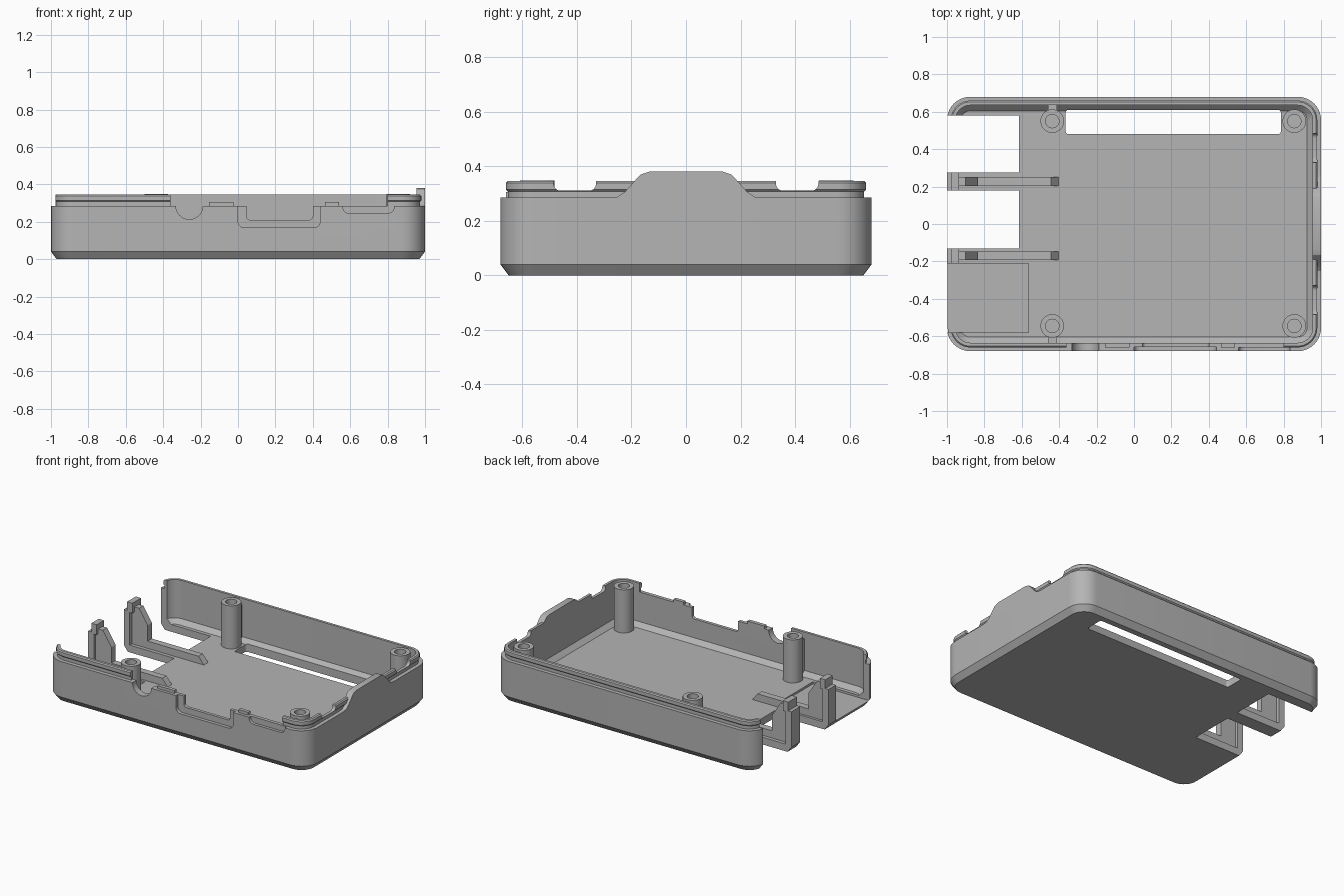
import bpy, bmesh
from math import cos, sin, pi

cube = bpy.data.objects.get("Cube")
if cube:
    bpy.data.objects.remove(cube, do_unlink=True)

grey = bpy.data.materials.new("plain grey")
grey.use_nodes = True
colour = (0.46, 0.46, 0.46, 1)
grey.diffuse_color = colour
grey.node_tree.nodes["Principled BSDF"].inputs["Base Color"].default_value = colour

HX, HY, RADIUS = 1.0, 0.68, 0.125
FLOOR, RIM, LIP = 0.05, 0.285, 0.345
INNER = 0.045   # wall thickness


def finish(bm, name):
    bmesh.ops.recalc_face_normals(bm, faces=bm.faces)
    mesh = bpy.data.meshes.new(name)
    bm.to_mesh(mesh)
    bm.free()
    mesh.materials.append(grey)
    obj = bpy.data.objects.new(name, mesh)
    bpy.context.scene.collection.objects.link(obj)
    return obj


def loft(name, rings):
    """Closed solid through rings of equal point count."""
    bm = bmesh.new()
    loops = [[bm.verts.new(p) for p in ring] for ring in rings]
    n = len(loops[0])
    for a, b in zip(loops, loops[1:]):
        for i in range(n):
            j = (i + 1) % n
            bm.faces.new((a[i], a[j], b[j], b[i]))
    bm.faces.new(loops[0])
    bm.faces.new(loops[-1])
    return finish(bm, name)


def prism(name, points, axis, lo, hi):
    """Extrude a 2D outline along x, y or z."""
    def place(p, t):
        return {"x": (t, *p), "y": (p[0], t, p[1]), "z": (*p, t)}[axis]
    return loft(name, [[place(p, t) for p in points] for t in (lo, hi)])


def rounded(a0, a1, b0, b1, r=0.0, steps=6):
    if r == 0:
        return [(a0, b0), (a1, b0), (a1, b1), (a0, b1)]
    centres = [(a1 - r, b1 - r), (a0 + r, b1 - r), (a0 + r, b0 + r), (a1 - r, b0 + r)]
    return [(cx + r * cos((k + s / steps) * pi / 2), cy + r * sin((k + s / steps) * pi / 2))
            for k, (cx, cy) in enumerate(centres) for s in range(steps + 1)]


def box(name, x0, x1, y0, y1, z0, z1):
    return prism(name, rounded(x0, x1, y0, y1), "z", z0, z1)


def circle(cx, cy, r, n=32):
    return [(cx + r * cos(2 * pi * i / n), cy + r * sin(2 * pi * i / n)) for i in range(n)]


def cut(obj, cutter):
    cutter.hide_render = True
    mod = obj.modifiers.new("cut", "BOOLEAN")
    mod.operation, mod.solver, mod.object = "DIFFERENCE", "EXACT", cutter
    bpy.context.view_layer.update()
    graph = bpy.context.evaluated_depsgraph_get()
    mesh = bpy.data.meshes.new_from_object(obj.evaluated_get(graph))
    obj.modifiers.clear()
    obj.data = mesh
    bpy.data.objects.remove(cutter, do_unlink=True)


# Tray: floor, chamfered foot, walls and beaded lip as one profile
section = [(0.03, 0), (0, 0.04), (0, RIM), (0.027, RIM), (0.027, 0.307), (0.02, 0.314),
           (0.02, 0.338), (0.027, LIP), (INNER, LIP), (INNER, 0.08), (0.075, FLOOR)]
tray = loft("tray", [[(x, y, z) for x, y in
                      rounded(-HX + d, HX - d, -HY + d, HY - d, RADIUS - d, 10)]
                     for d, z in section])

# Open left side, floor cut-outs and shallow pocket
cut(tray, box("side_opening", -1.1, -0.9, -0.58, 0.58, FLOOR, 0.5))
for y0, y1 in ((0.275, 0.58), (-0.13, 0.18)):
    cut(tray, box("floor_cutout", -1.1, -0.615, y0, y1, -0.1, 0.5))
cut(tray, box("pocket", -1.1, -0.565, -0.58, -0.21, 0.035, 0.2))
cut(tray, prism("floor_slot", rounded(-0.365, 0.785, 0.48, 0.61, 0.015), "z", -0.1, 0.2))

# Front wall: lowered rim and connector openings
cut(tray, box("front_gap", -0.36, 0.8, -0.8, -0.6, RIM, 0.5))
cut(tray, prism("round_notch", circle(-0.26, RIM, 0.072), "y", -0.8, -0.6))
cut(tray, prism("wide_recess", rounded(0.0, 0.44, 0.168, 0.5, 0.035), "y", -0.8, -0.657))
cut(tray, prism("wide_opening", rounded(0.045, 0.4, 0.21, 0.5, 0.02), "y", -0.8, -0.6))
cut(tray, prism("small_recess", rounded(0.56, 0.835, 0.245, 0.5, 0.035), "y", -0.8, -0.66))

# Right wall: two dips in the lip
for y0, y1 in ((0.33, 0.485), (-0.485, -0.33)):
    cut(tray, prism("lip_dip", rounded(y0, y1, 0.31, 0.5, 0.025), "x", 0.9, 1.1))

# Small tabs on the front rim
for x0, x1 in ((-0.155, -0.025), (0.465, 0.54)):
    box("rim_tab", x0, x1, -0.66, -0.635, 0.27, 0.305)

# Raised tongue on the right wall
half = [(0.285, RIM), (0.25, 0.288), (0.225, 0.305), (0.18, 0.355), (0.165, 0.37), (0.135, 0.38)]
tongue = prism("tongue", half + [(-y, z) for y, z in reversed(half)], "x", HX - INNER, HX)

# Screw posts with blind holes
posts = []
for x in (-0.437, 0.857):
    for y in (-0.545, 0.55):
        post = prism("screw_post", circle(x, y, 0.063), "z", FLOOR - 0.01, 0.348)
        cut(post, prism("screw_hole", circle(x, y, 0.036, 24), "z", 0.1, 0.5))
        posts.append(post)
        if x < 0:
            ends = sorted((y + (0.05 if y > 0 else -0.05), 0.645 if y > 0 else -0.645))
            box("post_web", x - 0.024, x + 0.024, *ends, FLOOR, 0.3)

# Left uprights between the openings, each with an L-shaped rib
rib = [(-0.96, FLOOR - 0.005), (-0.96, 0.31), (-0.9, 0.31), (-0.835, 0.21), (-0.835, 0.1),
       (-0.445, 0.1), (-0.4, FLOOR - 0.005)]
for y0, y1 in ((0.18, 0.275), (-0.21, -0.13)):
    mid = (y0 + y1) / 2
    box("upright", -HX, -0.955, y0, y1, 0.04, RIM)
    box("upright_lip", -0.975, -0.935, y0, y1, RIM - 0.01, LIP)
    prism("rib", rib, "y", mid - 0.023, mid + 0.023)

# Smooth the rounded parts, keeping edges sharp
bpy.ops.object.select_all(action="DESELECT")
for obj in [tray, tongue] + posts:
    obj.select_set(True)
bpy.context.view_layer.objects.active = tray
bpy.ops.object.shade_smooth_by_angle(angle=pi / 7)
